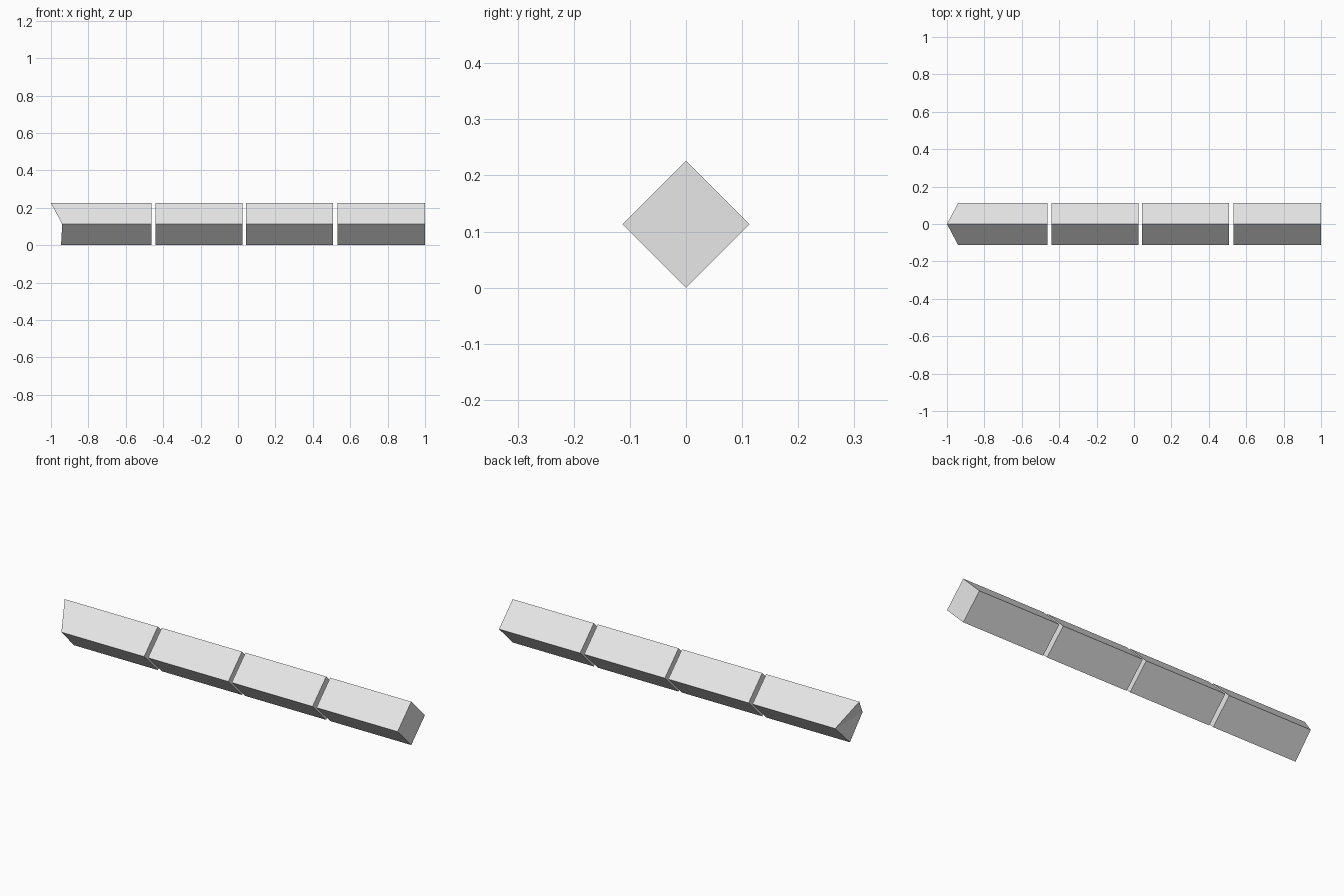
import bpy
import bmesh

cube = bpy.data.objects.get("Cube")
if cube:
    bpy.data.objects.remove(cube, do_unlink=True)

R = 0.113  # half the diagonal of the square bar

grey = bpy.data.materials.new("light_grey")
grey.use_nodes = True
colour = (0.8, 0.8, 0.8, 1.0)
grey.diffuse_color = colour
grey.node_tree.nodes["Principled BSDF"].inputs["Base Color"].default_value = colour


def diamond(bm, top, side, bottom):
    """Diamond cross-section whose corners may sit at different x."""
    corners = [(top, 0, 2 * R), (side, -R, R), (bottom, 0, 0), (side, R, R)]
    return [bm.verts.new(c) for c in corners]


def bar_segment(name, start, end):
    bm = bmesh.new()
    a = diamond(bm, *start)
    b = diamond(bm, end, end, end)
    for i in range(4):
        j = (i + 1) % 4
        bm.faces.new((a[i], a[j], b[j], b[i]))
    # The start cap folds along the line between the side corners
    bm.faces.new((a[0], a[3], a[1]))
    bm.faces.new((a[1], a[3], a[2]))
    bm.faces.new(b)
    bmesh.ops.recalc_face_normals(bm, faces=bm.faces)
    mesh = bpy.data.meshes.new(name)
    bm.to_mesh(mesh)
    bm.free()
    mesh.materials.append(grey)
    obj = bpy.data.objects.new(name, mesh)
    bpy.context.collection.objects.link(obj)


# Pointed end segment, then three plain segments separated by narrow gaps
bar_segment("pointed_segment", (-1.0, -0.94, -0.946), -0.463)
for n, (x0, x1) in enumerate([(-0.44, 0.023), (0.043, 0.509), (0.532, 1.0)], 1):
    bar_segment(f"bar_segment_{n}", (x0, x0, x0), x1)
